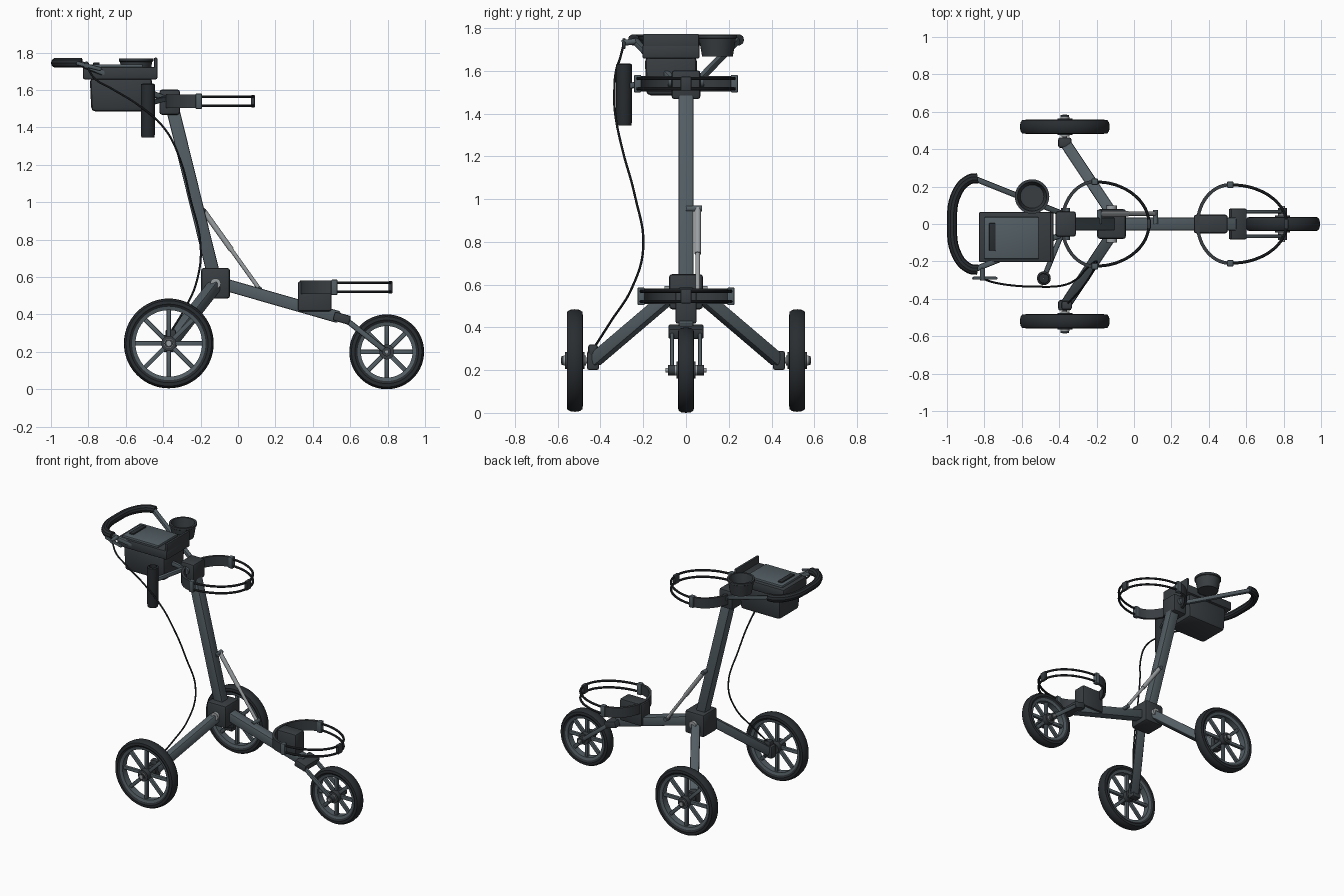
import bpy, bmesh, math
from mathutils import Vector, Matrix

if "Cube" in bpy.data.objects:
    bpy.data.objects.remove(bpy.data.objects["Cube"])


def material(name, rgb):
    m = bpy.data.materials.new(name)
    m.diffuse_color = (*rgb, 1)
    m.use_nodes = True
    m.node_tree.nodes["Principled BSDF"].inputs["Base Color"].default_value = m.diffuse_color
    return m


BLACK = material("rubber_black", (0.022, 0.026, 0.03))
DARK = material("dark_plastic", (0.04, 0.047, 0.053))
SLATE = material("slate_tube", (0.085, 0.11, 0.125))
SILVER = material("silver", (0.33, 0.35, 0.36))


def finish(name, bm, mat, matrix=Matrix()):
    bmesh.ops.recalc_face_normals(bm, faces=bm.faces)
    mesh = bpy.data.meshes.new(name)
    bm.to_mesh(mesh)
    bm.free()
    mesh.transform(matrix)
    mesh.shade_smooth()
    mesh.set_sharp_from_angle(angle=math.radians(35))
    mesh.materials.append(mat)
    ob = bpy.data.objects.new(name, mesh)
    bpy.context.collection.objects.link(ob)
    return ob


def box(name, c, size, mat=DARK, rot_y=0, bevel=0.01, taper=1, matrix=None):
    bm = bmesh.new()
    bmesh.ops.create_cube(bm, size=1)
    for v in bm.verts:
        k = taper if v.co.z < 0 else 1
        v.co = Vector((v.co.x * size[0] * k, v.co.y * size[1] * k, v.co.z * size[2]))
    if bevel:
        bmesh.ops.bevel(bm, geom=bm.edges[:], offset=bevel, segments=2, profile=0.5, affect='EDGES')
    m = matrix or Matrix.Translation(c) @ Matrix.Rotation(rot_y, 4, 'Y')
    return finish(name, bm, mat, m)


def aligned(a, b):
    a, b = Vector(a), Vector(b)
    q = (b - a).to_track_quat('Z', 'Y')
    return Matrix.Translation((a + b) / 2) @ q.to_matrix().to_4x4(), (b - a).length


def beam(name, a, b, w, h, mat=SLATE, bevel=0.008):
    m, length = aligned(a, b)
    return box(name, None, (w, h, length), mat, bevel=bevel, matrix=m)


def rod(name, a, b, r, mat=DARK, n=24, r2=None):
    m, length = aligned(a, b)
    bm = bmesh.new()
    bmesh.ops.create_cone(bm, cap_ends=True, segments=n, radius1=r,
                          radius2=r if r2 is None else r2, depth=length)
    return finish(name, bm, mat, m)


def lathe(name, profile, c, mat, axis='Z', n=48):
    """Closed (radius, height) profile spun round an axis."""
    bm = bmesh.new()
    rings = [[bm.verts.new((r * math.cos(2 * math.pi * i / n), r * math.sin(2 * math.pi * i / n), h))
              for r, h in profile] for i in range(n)]
    k = len(profile)
    for i in range(n):
        p, q = rings[i], rings[(i + 1) % n]
        for j in range(k):
            bm.faces.new((p[j], q[j], q[(j + 1) % k], p[(j + 1) % k]))
    rot = Matrix.Rotation(math.pi / 2, 4, 'X') if axis == 'Y' else Matrix()
    return finish(name, bm, mat, Matrix.Translation(c) @ rot)


def tube(name, pts, r, mat, smooth=True):
    cu = bpy.data.curves.new(name, 'CURVE')
    cu.dimensions = '3D'
    cu.bevel_depth, cu.bevel_resolution, cu.use_fill_caps = r, 3, True
    cu.resolution_u = 6
    sp = cu.splines.new('BEZIER')
    sp.bezier_points.add(len(pts) - 1)
    for bp, p in zip(sp.bezier_points, pts):
        bp.co = p
        bp.handle_left_type = bp.handle_right_type = 'AUTO' if smooth else 'VECTOR'
    tmp = bpy.data.objects.new(name + "_path", cu)
    bpy.context.collection.objects.link(tmp)
    bpy.context.view_layer.update()
    bm = bmesh.new()
    bm.from_mesh(tmp.evaluated_get(bpy.context.evaluated_depsgraph_get()).to_mesh())
    bpy.data.objects.remove(tmp)
    return finish(name, bm, mat)


def wheel(name, x, y, z, R, w):
    # tyre with rounded tread, rim, spokes and hub
    h = w / 2
    side = [(R - .045, h * .75), (R - .03, h), (R - .012, h * .95), (R - .003, h * .6)]
    lathe(name + "_tyre", side + [(R, 0)] + [(r, -t) for r, t in side[::-1]], (x, y, z), BLACK, 'Y', 64)
    lathe(name + "_rim", [(R - .062, .024), (R - .04, .03), (R - .04, -.03), (R - .062, -.024)],
          (x, y, z), SLATE, 'Y', 64)
    for i in range(8):
        d = Vector((math.cos(i * math.pi / 4), 0, math.sin(i * math.pi / 4)))
        c = Vector((x, y, z))
        beam(f"{name}_spoke_{i}", c + d * .03, c + d * (R - .055), .022, .024, SLATE, .004)
    rod(name + "_hub", (x, y - .045, z), (x, y + .045, z), .04, DARK, 32)
    rod(name + "_hub_ring", (x, y - .052, z), (x, y + .052, z), .024, SILVER, 24)


def bag_ring(name, cx, cz, back, front, half):
    # rigid rear band, twin elastic loops in front, clips at the joins
    bm = bmesh.new()
    prev, n = None, 28
    for i in range(n + 1):
        t = math.pi / 2 + math.pi * i / n
        ring = [bm.verts.new((cx + (back + o) * math.cos(t), (half + o) * math.sin(t), cz + zz))
                for o, zz in ((-.009, -.036), (.009, -.036), (.009, .036), (-.009, .036))]
        if prev:
            for j in range(4):
                bm.faces.new((prev[j], ring[j], ring[(j + 1) % 4], prev[(j + 1) % 4]))
        else:
            bm.faces.new(ring)
        prev = ring
    bm.faces.new(prev)
    finish(name + "_band", bm, DARK)
    for k in (-1, 1):
        arc = [(cx + front * math.cos(t), half * math.sin(t), cz + k * .024)
               for t in [math.pi * (i / 12 - .5) for i in range(13)]]
        tube(f"{name}_loop_{k}", arc, .008, BLACK)
        box(f"{name}_clip_{k}", (cx, k * half, cz), (.034, .034, .082), SLATE, bevel=.005)
    box(name + "_buckle", (cx + front, 0, cz), (.022, .05, .066), DARK, bevel=.005)


# wheels
wheel("front_wheel", .795, 0, .2, .2, .075)
for s, side in ((-1, "right"), (1, "left")):
    wheel(f"rear_{side}_wheel", -.37, s * .52, .245, .24, .075)
    rod(f"rear_{side}_axle", (-.37, s * .42, .245), (-.37, s * .585, .245), .013, SILVER)
    rod(f"rear_{side}_axle_cap", (-.37, s * .568, .245), (-.37, s * .582, .245), .022)
    # rear leg and its end block
    beam(f"rear_{side}_leg", (-.12, s * .06, .56), (-.365, s * .43, .245), .06, .06)
    box(f"rear_{side}_leg_end", (-.37, s * .435, .245), (.07, .055, .09))
    rod(f"{side}_hinge_pin", (-.12, s * .07, .565), (-.12, s * .1, .565), .028, SILVER)
    # front fork
    beam(f"fork_{side}_blade", (.56, s * .066, .385), (.795, s * .066, .2), .02, .03)
    rod(f"fork_{side}_end", (.795, s * .052, .2), (.795, s * .085, .2), .024)
    # handle arm
    beam(f"handle_{side}_arm", (-.37, s * .05, 1.545), (-.845, s * .24, 1.742), .03, .03)

rod("front_axle", (.795, -.095, .2), (.795, .095, .2), .011, SILVER)
box("brake_block", (-.36, -.435, .295), (.055, .045, .05))

# frame
box("centre_hub", (-.12, 0, .567), (.155, .16, .165), bevel=.016)
beam("main_post", (-.12, 0, .57), (-.362, 0, 1.55), .07, .07)
beam("front_beam", (-.07, 0, .56), (.54, 0, .385), .07, .065)
box("fork_bracket", (.555, 0, .38), (.09, .165, .048), rot_y=.28, bevel=.008)
box("bag_rest", (.41, 0, .497), (.18, .1, .16), bevel=.012)
box("upper_clamp", (-.365, 0, 1.535), (.11, .135, .135), bevel=.014)
rod("clamp_knob", (-.365, -.085, 1.55), (-.365, .085, 1.55), .024, SLATE)

# folding brace
lo, hi = Vector((.115, .055, .535)), Vector((-.185, .055, .955))
rod("brace_rod", lo, hi, .011, SILVER)
rod("brace_sleeve", lo.lerp(hi, .5), hi, .015, SILVER)
for nm, p in (("lower", lo), ("upper", hi)):
    rod(f"brace_{nm}_pin", (p.x, .0, p.z), (p.x, .076, p.z), .014, SLATE)

# bag holders
bag_ring("lower_bag_ring", .515, .545, .175, .3, .21)
bag_ring("upper_bag_ring", -.21, 1.54, .175, .29, .226)

# curved handle grip
tube("handle_grip", [(-.835, .245, 1.745), (-.88, .238, 1.745), (-.945, .17, 1.745), (-.973, 0, 1.745),
                     (-.945, -.17, 1.745), (-.88, -.238, 1.745), (-.835, -.245, 1.745)], .027, BLACK)

# storage console
box("console_body", (-.625, -.07, 1.575), (.335, .245, .18), bevel=.022, taper=.95)
box("console_rim", (-.63, -.07, 1.69), (.4, .268, .066), bevel=.01)
box("console_lid", (-.655, -.075, 1.725), (.29, .225, .025), SLATE, bevel=.006)
box("lid_latch", (-.757, -.07, 1.738), (.035, .15, .018), BLACK, bevel=.005)
box("console_back_lip", (-.44, -.07, 1.735), (.018, .262, .075), bevel=.005)

# cup holder
rod("cup_floor", (-.545, .147, 1.672), (-.545, .147, 1.684), .07, DARK, 40)
lathe("cup_holder", [(.072, 1.668), (.086, 1.75), (.092, 1.754), (.092, 1.768), (.078, 1.768), (.062, 1.68)],
      (-.545, .147, 0), DARK)

# umbrella tube and bracket
lathe("umbrella_tube", [(.034, 1.345), (.037, 1.36), (.037, 1.63), (.026, 1.635), (.024, 1.4), (.001, 1.4),
                        (.001, 1.345)], (-.482, -.29, 0), BLACK, n=32)
beam("umbrella_bracket", (-.475, -.27, 1.53), (-.385, -.05, 1.555), .028, .028)

# brake lever and cable
beam("brake_lever", (-.865, -.29, 1.745), (-.73, -.29, 1.71), .016, .022)
rod("lever_mount", (-.81, -.235, 1.738), (-.81, -.3, 1.73), .014, SLATE)
tube("brake_cable", [(-.81, -.29, 1.73), (-.765, -.308, 1.66), (-.68, -.325, 1.61), (-.52, -.335, 1.51),
                     (-.39, -.33, 1.39), (-.31, -.297, 1.23), (-.255, -.24, 1.02), (-.2, -.2, .77),
                     (-.22, -.255, .58), (-.285, -.35, .43), (-.36, -.43, .305)], .0055, BLACK)
